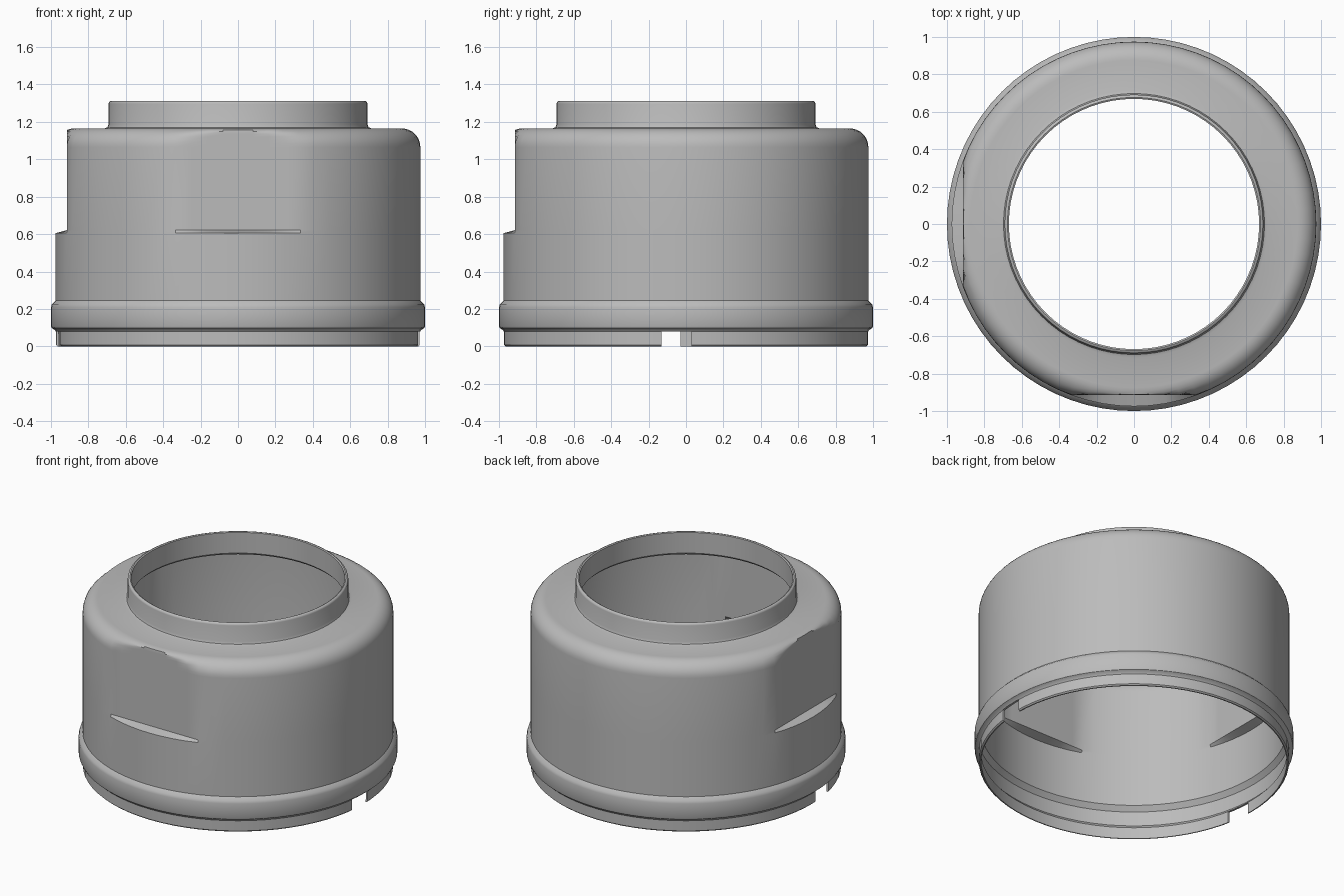
import bpy
import bmesh
from math import cos, sin, pi, radians

SEGMENTS = 72
FLAT = 0.913      # distance of the wrench flats from the axis
WALL = 0.015

cube = bpy.data.objects.get("Cube")
if cube:
    bpy.data.objects.remove(cube, do_unlink=True)

grey = bpy.data.materials.new("light grey")
grey.use_nodes = True
grey.diffuse_color = (0.5, 0.5, 0.5, 1)
grey.node_tree.nodes["Principled BSDF"].inputs["Base Color"].default_value = (0.5, 0.5, 0.5, 1)


def arc(r, z, radius, start, end, steps):
    """Points of a fillet around (r, z)."""
    return [(r + radius * cos(radians(start + (end - start) * i / steps)),
             z + radius * sin(radians(start + (end - start) * i / steps)))
            for i in range(steps + 1)]


# Outer skin, bottom to top: rim, raised band, body, shoulder, neck
outer = [(0.965, 0), (0.973, 0.008), (0.973, 0.078), (0.98, 0.088), (0.996, 0.098),
         (1.0, 0.108), (1.0, 0.208), (0.995, 0.225), (0.975, 0.245), (0.975, 0.605), (0.975, 0.622)]
outer += arc(0.875, 1.065, 0.1, 0, 90, 8)
outer += [(0.715, 1.165), (0.698, 1.171), (0.692, 1.187)]
outer += arc(0.677, 1.297, 0.015, 0, 90, 3)

# Inner skin, top to bottom
inner = [(0.669, 1.308), (0.669, 1.165), (0.684, 1.15)]
inner += arc(0.875, 1.065, 0.1 - WALL, 90, 0, 8)
inner += [(0.96, 0.607), (0.96, 0.59), (0.96, 0.242), (0.985, 0.208),
          (0.985, 0.108), (0.96, 0.08), (0.958, 0)]

# Housing: revolve the wall section, pressing two sides flat above the ledge
bm = bmesh.new()
rings = []
for index, (r, z) in enumerate(outer + inner):
    is_outer = index < len(outer)
    limit = FLAT if is_outer else FLAT - WALL
    pressed = z > (0.615 if is_outer else 0.6)
    ring = []
    for i in range(SEGMENTS):
        a = 2 * pi * i / SEGMENTS
        x, y = r * cos(a), r * sin(a)
        if pressed:
            x, y = max(x, -limit), max(y, -limit)
        ring.append(bm.verts.new((x, y, z)))
    rings.append(ring)
for k, ring in enumerate(rings):
    above = rings[(k + 1) % len(rings)]
    for i in range(SEGMENTS):
        j = (i + 1) % SEGMENTS
        bm.faces.new((ring[i], ring[j], above[j], above[i]))
bmesh.ops.recalc_face_normals(bm, faces=bm.faces)
mesh = bpy.data.meshes.new("housing")
bm.to_mesh(mesh)
bm.free()
housing = bpy.data.objects.new("housing", mesh)
bpy.context.collection.objects.link(housing)
mesh.materials.append(grey)


# Notches through the bottom rim on both sides
def cut_notch(x, y_min, y_max):
    bpy.ops.mesh.primitive_cube_add(size=1, location=(x, (y_min + y_max) / 2, 0))
    cutter = bpy.context.object
    cutter.name = "notch_cutter"
    cutter.scale = (0.3, y_max - y_min, 0.16)
    cutter.hide_render = True
    cutter.data.materials.append(grey)
    bpy.context.view_layer.objects.active = housing
    cut = housing.modifiers.new("notch", "BOOLEAN")
    cut.operation = "DIFFERENCE"
    cut.solver = "EXACT"
    cut.object = cutter
    bpy.ops.object.modifier_apply(modifier=cut.name)
    bpy.data.objects.remove(cutter, do_unlink=True)


cut_notch(0.97, -0.13, 0.03)
cut_notch(-0.97, -0.2, -0.03)

bpy.ops.object.select_all(action="DESELECT")
housing.select_set(True)
bpy.context.view_layer.objects.active = housing
bpy.ops.object.shade_smooth_by_angle(angle=radians(32))
